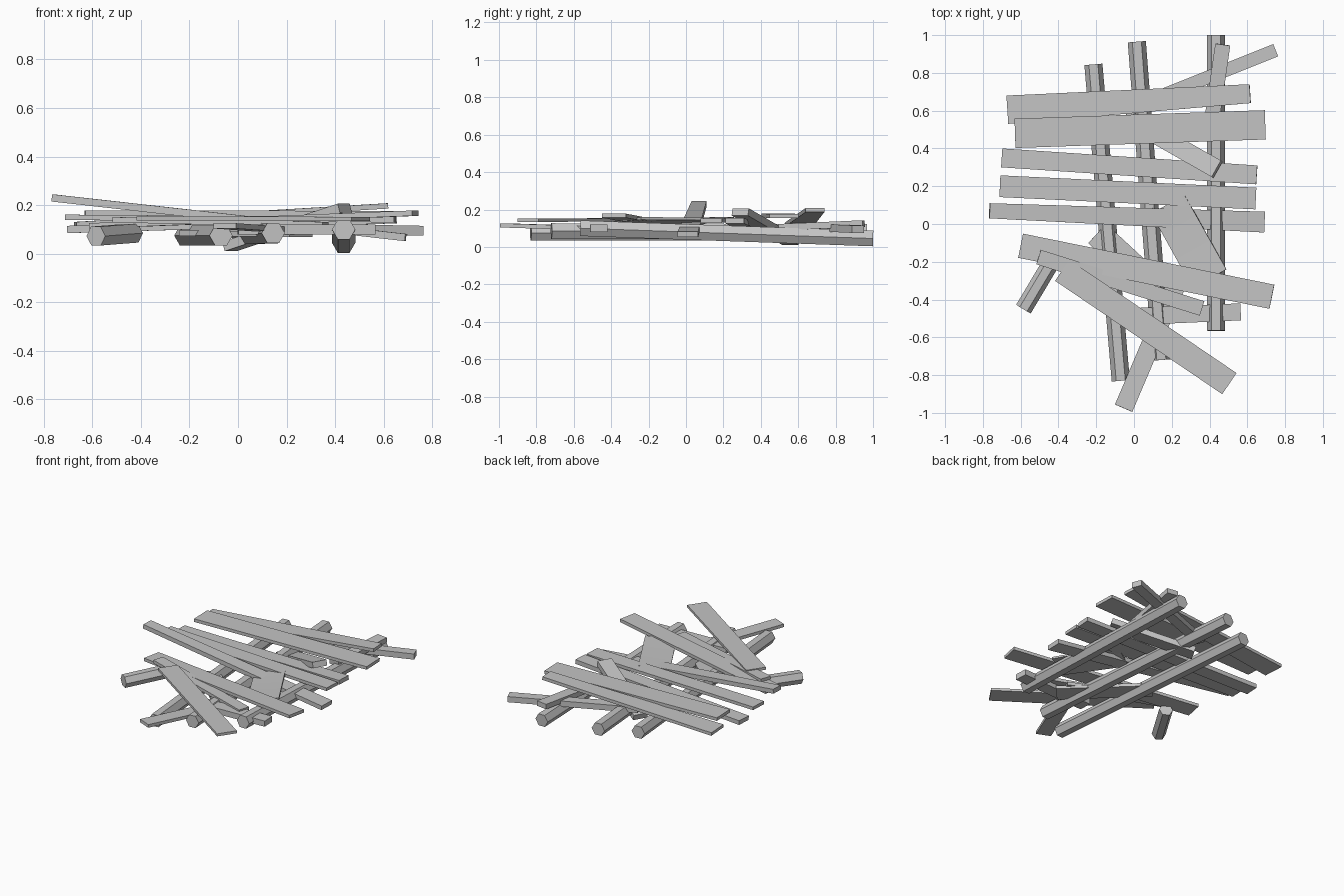
import bpy
import bmesh
from math import cos, sin, pi, radians
from mathutils import Vector

cube = bpy.data.objects.get("Cube")
if cube:
    bpy.data.objects.remove(cube, do_unlink=True)

wood = bpy.data.materials.new("weathered grey wood")
wood.use_nodes = True
grey = (0.55, 0.55, 0.55, 1)
wood.diffuse_color = grey
wood.node_tree.nodes["Principled BSDF"].inputs["Base Color"].default_value = grey


def sweep(name, start, end, sections, smooth=False):
    """Join matching cross-sections (sideways, up) along a straight line."""
    start, end = Vector(start), Vector(end)
    along = (end - start).normalized()
    side = along.cross(Vector((0, 0, 1))).normalized()
    up = side.cross(along)
    bm = bmesh.new()
    rings = []
    for i, section in enumerate(sections):
        centre = start.lerp(end, i / (len(sections) - 1))
        rings.append([bm.verts.new(centre + side * s + up * u) for s, u in section])
    for r, q in zip(rings, rings[1:]):
        for k in range(len(r)):
            n = (k + 1) % len(r)
            bm.faces.new((r[k], r[n], q[n], q[k]))
    bm.faces.new(rings[0])
    bm.faces.new(rings[-1])
    bmesh.ops.recalc_face_normals(bm, faces=bm.faces)
    mesh = bpy.data.meshes.new(name)
    bm.to_mesh(mesh)
    bm.free()
    mesh.materials.append(wood)
    ob = bpy.data.objects.new(name, mesh)
    bpy.context.collection.objects.link(ob)
    if smooth:
        bpy.ops.object.select_all(action="DESELECT")
        ob.select_set(True)
        bpy.context.view_layer.objects.active = ob
        bpy.ops.object.shade_smooth_by_angle(angle=radians(30))


def log(name, start, end, radius=0.048):
    hexagon = [(radius * cos(k * pi / 3), radius * sin(k * pi / 3)) for k in range(6)]
    sweep(name, start, end, [hexagon, hexagon])


def plank(name, start, end, width, thick=0.022, end_width=None, roll=0, end_roll=None):
    """Flat board, optionally tapered, rolled or twisted along its length."""
    end_width = width if end_width is None else end_width
    end_roll = roll if end_roll is None else end_roll
    steps = 1 if roll == end_roll else 8
    sections = []
    for i in range(steps + 1):
        t = i / steps
        w = (width + (end_width - width) * t) / 2
        a = radians(roll + (end_roll - roll) * t)
        h = thick / 2
        box = [(-w, -h), (w, -h), (w, h), (-w, h)]
        sections.append([(x * cos(a) - y * sin(a), x * sin(a) + y * cos(a)) for x, y in box])
    sweep(name, start, end, sections, smooth=steps > 1)


# Hexagonal logs underneath
log("left_log", (-0.215, 0.845, 0.075), (-0.07, -0.83, 0.075))
log("middle_log", (0.015, 0.965, 0.08), (0.145, -0.72, 0.085))
log("right_log", (0.435, 1.0, 0.045), (0.435, -0.565, 0.1))
log("short_log", (-0.43, -0.19, 0.085), (-0.585, -0.45, 0.073), 0.045)

# Crosswise deck planks, from back to front
plank("deck_plank_back", (-0.67, 0.605, 0.12), (0.615, 0.69, 0.197), 0.15,
      end_width=0.1)
plank("deck_plank_second", (-0.63, 0.48, 0.168), (0.695, 0.525, 0.165), 0.155)
plank("deck_plank_third", (-0.70, 0.35, 0.1), (0.65, 0.26, 0.14), 0.1, 0.03)
plank("deck_plank_fourth", (-0.71, 0.20, 0.15), (0.645, 0.135, 0.14), 0.115)
plank("deck_plank_raised", (-0.765, 0.07, 0.23), (0.69, 0.01, 0.067), 0.08, 0.03,
      end_width=0.11)
plank("deck_plank_front", (-0.60, -0.115, 0.115), (0.73, -0.385, 0.167), 0.13)

# Fallen planks at the front
plank("diagonal_plank", (-0.38, -0.245, 0.145), (0.505, -0.845, 0.143), 0.135, 0.018)
plank("thin_plank", (-0.505, -0.175, 0.14), (0.36, -0.447, 0.12), 0.08)
plank("low_front_plank", (0.0, -0.49, 0.1), (0.565, -0.465, 0.1), 0.09, 0.04)
plank("under_plank", (-0.195, -0.05, 0.085), (0.26, -0.47, 0.08), 0.14)
plank("front_tip_plank", (-0.055, -0.975, 0.115), (0.22, -0.33, 0.095), 0.1)

# Broken, slightly twisted board lying across the deck
plank("twisted_board", (0.18, 0.105, 0.132), (0.4, -0.29, 0.147), 0.205, 0.014,
      roll=-10, end_roll=-3)

# Fallen planks at the back
plank("back_lengthwise_plank", (0.47, 0.95, 0.125), (0.405, 0.5, 0.105), 0.08, 0.035)
plank("slanted_plank", (0.44, 0.29, 0.187), (-0.035, 0.56, 0.03), 0.1, 0.04)
plank("back_corner_plank", (0.75, 0.92, 0.095), (-0.05, 0.6, 0.11), 0.07, 0.04)
